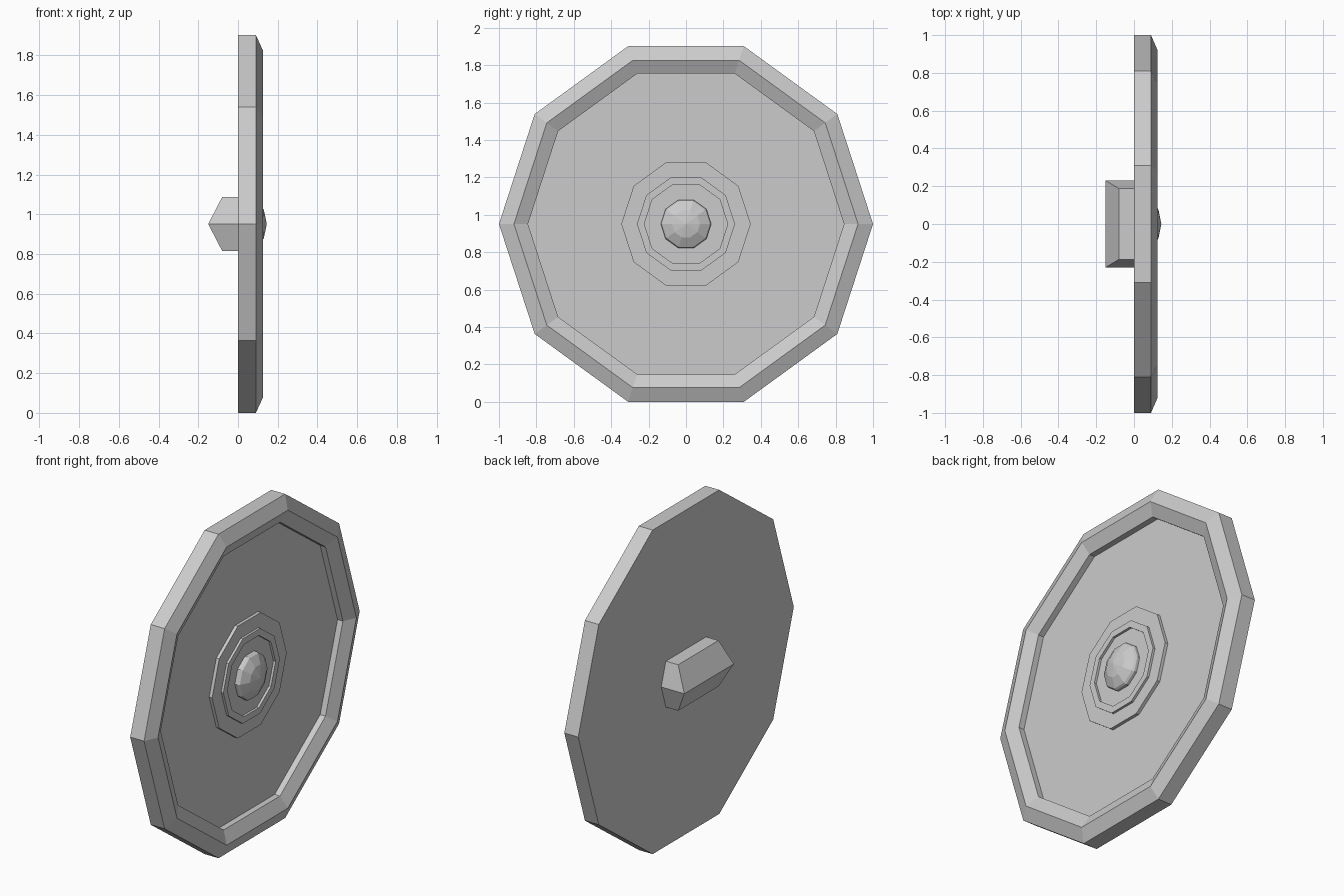
import bpy, bmesh, math

if "Cube" in bpy.data.objects:
    bpy.data.objects.remove(bpy.data.objects["Cube"])

CZ = math.cos(math.radians(18))  # height of the shield centre


def loft(name, loops):
    """Skin successive point loops, closing both ends with flat faces."""
    bm = bmesh.new()
    rings = [[bm.verts.new(p) for p in loop] for loop in loops]
    for a, b in zip(rings, rings[1:]):
        n = len(a)
        for i in range(n):
            j = (i + 1) % n
            if len(b) == 1:
                bm.faces.new((a[i], a[j], b[0]))
            else:
                bm.faces.new((a[i], a[j], b[j], b[i]))
    for r in (rings[0], rings[-1]):
        if len(r) > 2:
            bm.faces.new(r)
    bmesh.ops.recalc_face_normals(bm, faces=bm.faces)
    mesh = bpy.data.meshes.new(name)
    bm.to_mesh(mesh)
    bm.free()
    ob = bpy.data.objects.new(name, mesh)
    bpy.context.collection.objects.link(ob)
    return ob


def decagon(r, x):
    if r == 0:
        return [(x, 0, CZ)]
    return [(x, r * math.cos(math.tau * i / 10), CZ + r * math.sin(math.tau * i / 10))
            for i in range(10)]


# Shield body: flat back, bevelled rim, recessed face, raised centre plate and ring
body = [(1, 0), (1, .09), (.92, .125), (.845, .09), (.845, .055),
        (.346, .055), (.346, .074), (.262, .074), (.262, .088),
        (.223, .088), (.223, .074)]
loft("shield_body", [decagon(r, x) for r, x in body])

# Faceted central boss
boss = [(.135, .07), (.135, .09), (.128, .102), (.075, .13), (0, .145)]
loft("boss", [decagon(r, x) for r, x in boss])


# Back grip: stacked rectangles, widest at mid height
def rect(x, y, z):
    return [(0, -y, z), (x, -y, z), (x, y, z), (0, y, z)]


loft("grip", [rect(-.08, .187, CZ - .135), rect(-.15, .23, CZ), rect(-.08, .187, CZ + .135)])
